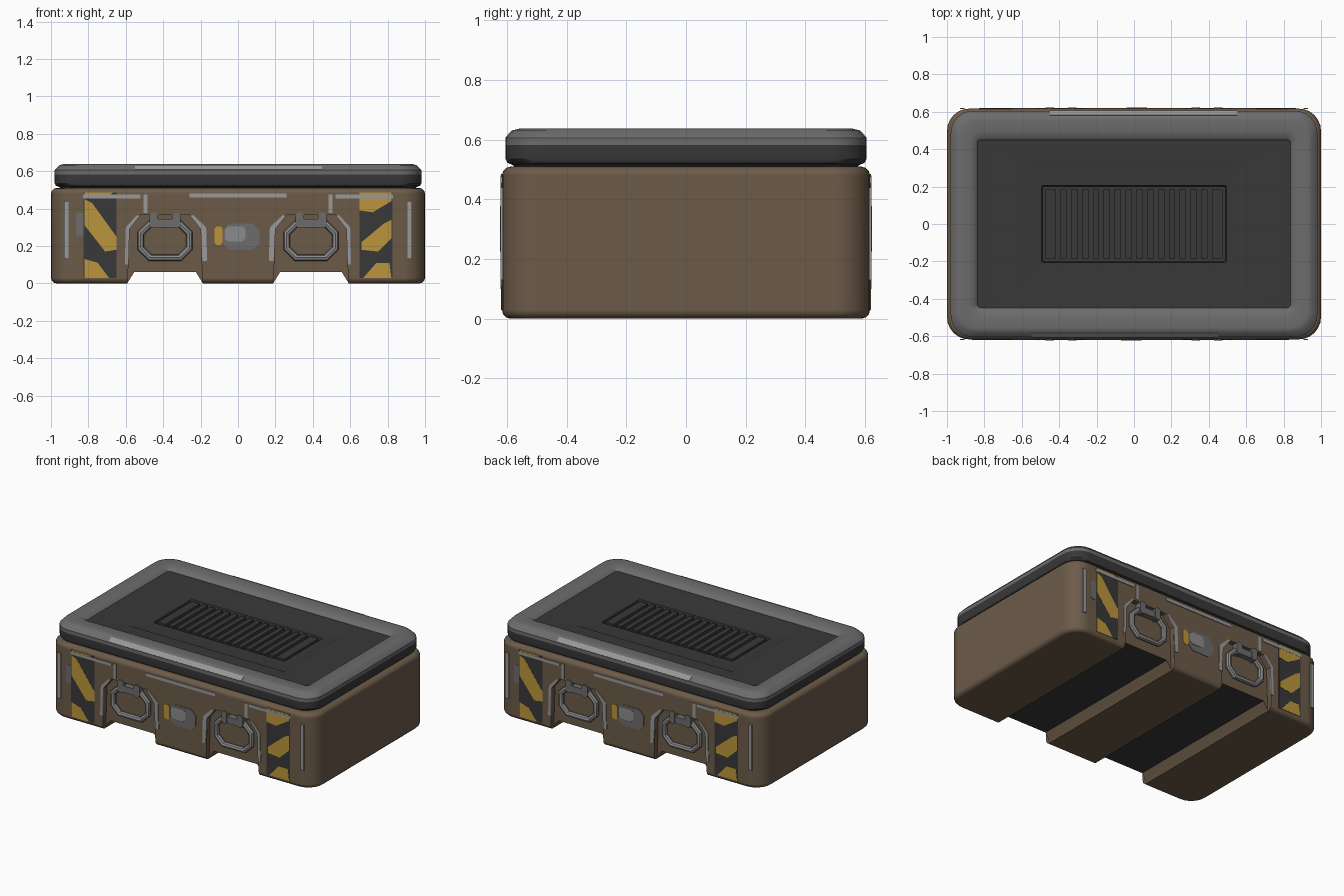
import bpy, bmesh, math
from mathutils import Matrix, Vector

if "Cube" in bpy.data.objects:
    bpy.data.objects.remove(bpy.data.objects["Cube"])


def mat(name, r, g, b):
    m = bpy.data.materials.new(name)
    m.diffuse_color = (r, g, b, 1)
    m.use_nodes = True
    m.node_tree.nodes["Principled BSDF"].inputs["Base Color"].default_value = m.diffuse_color
    return m


BROWN = mat("brown_shell", 0.150, 0.104, 0.066)
GREY = mat("rim_grey", 0.150, 0.150, 0.150)
DARK = mat("charcoal", 0.040, 0.040, 0.040)
YELLOW = mat("hazard_yellow", 0.50, 0.30, 0.045)
PALE = mat("worn_pale_grey", 0.32, 0.32, 0.32)
STEEL = mat("handle_steel", 0.26, 0.26, 0.265)


def finish(name, bm, mats, smooth=True):
    bmesh.ops.recalc_face_normals(bm, faces=bm.faces)
    me = bpy.data.meshes.new(name)
    bm.to_mesh(me)
    bm.free()
    for m in mats:
        me.materials.append(m)
    ob = bpy.data.objects.new(name, me)
    bpy.context.collection.objects.link(ob)
    if smooth:
        soften(ob)
    return ob


def activate(ob):
    bpy.ops.object.select_all(action='DESELECT')
    ob.select_set(True)
    bpy.context.view_layer.objects.active = ob


def soften(ob):
    activate(ob)
    bpy.ops.object.shade_smooth_by_angle(angle=math.radians(35))
    w = ob.modifiers.new("weighted", 'WEIGHTED_NORMAL')
    w.keep_sharp = True


def rounded_rect(hx, hy, r, z, n=6):
    pts = []
    for k, (sx, sy) in enumerate([(1, 1), (-1, 1), (-1, -1), (1, -1)]):
        for i in range(n + 1):
            a = math.pi / 2 * (k + i / n)
            pts.append((sx * (hx - r) + r * math.cos(a), sy * (hy - r) + r * math.sin(a), z))
    return pts


def loft(rings):
    """rings: (hx, hy, radius, z, material index of the band that follows)"""
    bm = bmesh.new()
    loops = [[bm.verts.new(p) for p in rounded_rect(*r[:4])] for r in rings]
    bm.faces.new(loops[0][::-1])
    for a, b, r in zip(loops, loops[1:], rings):
        for i in range(len(a)):
            j = (i + 1) % len(a)
            bm.faces.new((a[i], a[j], b[j], b[i])).material_index = r[4]
    bm.faces.new(loops[-1]).material_index = rings[-1][4]
    return bm


def prism(bm, pts, y0, y1):
    """Polygon in x/z extruded along y."""
    a = [bm.verts.new((x, y0, z)) for x, z in pts]
    b = [bm.verts.new((x, y1, z)) for x, z in pts]
    bm.faces.new(a)
    bm.faces.new(b[::-1])
    for i in range(len(a)):
        j = (i + 1) % len(a)
        bm.faces.new((a[i], b[i], b[j], a[j]))


def plates(name, polys, m, out, mirror=True, inner=0.614):
    """Thin plates on the front, repeated on the back turned by 180 degrees."""
    bm = bmesh.new()
    for p in polys:
        for s in ((1, -1) if mirror else (1,)):
            prism(bm, [(s * x, z) for x, z in p], -out, -inner)
            prism(bm, [(-s * x, z) for x, z in p], out, inner)
    return finish(name, bm, [m], False)


def rect(x0, x1, z0, z1, c=0.0):
    if not c:
        return [(x0, z0), (x1, z0), (x1, z1), (x0, z1)]
    return [(x0 + c, z0), (x1 - c, z0), (x1, z0 + c), (x1, z1 - c),
            (x1 - c, z1), (x0 + c, z1), (x0, z1 - c), (x0, z0 + c)]


# Body shell with rounded edges
R, HX, HY = 0.12, 1.0, 0.617
rings = []
for z0, s, angs in ((0.03, -1, (90, 60, 30, 0)), (0.48, 1, (0, 30, 60, 90))):
    for a in angs:
        d = 0.03 * (1 - math.cos(math.radians(a)))
        rings.append((HX - d, HY - d, R - d, z0 + s * 0.03 * math.sin(math.radians(a)), 0))
body = finish("body_shell", loft(rings), [BROWN, DARK], False)

# Cutters: two bottom channels, four handle niches
channel, niche = bmesh.new(), bmesh.new()
for s in (1, -1):
    c = 0.39 * s
    prism(channel, [(c - 0.215, -0.02), (c + 0.215, -0.02), (c + 0.165, 0.06), (c - 0.165, 0.06)], -0.8, 0.8)
    for f in (1, -1):
        prism(niche, [(c - 0.2, -0.02), (c + 0.2, -0.02), (c + 0.19, 0.29), (c + 0.13, 0.365),
                      (c - 0.13, 0.365), (c - 0.19, 0.29)], f * 0.583, f * 0.8)
for nm, bm in (("channel_cutter", channel), ("niche_cutter", niche)):
    cut = finish(nm, bm, [BROWN], False)
    cut.hide_render = True
    activate(body)
    md = body.modifiers.new(nm, 'BOOLEAN')
    md.operation, md.solver, md.object = 'DIFFERENCE', 'EXACT', cut
    bpy.ops.object.modifier_apply(modifier=nm)
    bpy.data.objects.remove(cut)
for p in body.data.polygons:  # dark channel ceilings and slopes
    x, y, z = p.center
    inside = abs(abs(x) - 0.39) < 0.21 and 0.015 < z < 0.08 and p.normal.z < -0.3
    p.material_index = 1 if inside else 0
soften(body)

# Lid: rounded rim, recessed panel, stepped vent well
finish("lid", loft([
    (0.945, 0.57, 0.10, 0.50, 1), (0.955, 0.58, 0.11, 0.515, 1), (0.973, 0.598, 0.12, 0.522, 1),
    (0.98, 0.605, 0.12, 0.535, 1), (0.98, 0.605, 0.12, 0.582, 0), (0.98, 0.605, 0.12, 0.605, 0),
    (0.955, 0.58, 0.11, 0.632, 0), (0.93, 0.555, 0.10, 0.638, 0), (0.88, 0.495, 0.06, 0.637, 0),
    (0.85, 0.46, 0.03, 0.626, 0), (0.838, 0.448, 0.02, 0.612, 1), (0.595, 0.348, 0.02, 0.612, 1),
    (0.575, 0.332, 0.02, 0.602, 1), (0.495, 0.207, 0.01, 0.602, 1), (0.488, 0.2, 0.01, 0.575, 1),
]), [GREY, DARK])


def box(bm, cx, cy, cz, sx, sy, sz, rot=0):
    M = Matrix.Translation((cx, cy, cz)) @ Matrix.Rotation(rot, 4, 'X') @ Matrix.Diagonal((sx, sy, sz, 1))
    bmesh.ops.create_cube(bm, size=1, matrix=M)


# Vent slats and end blocks
bm = bmesh.new()
for i in range(14):
    box(bm, (i - 6.5) * 0.058, 0, 0.587, 0.034, 0.37, 0.03)
for s in (1, -1):
    box(bm, s * 0.447, 0, 0.587, 0.06, 0.37, 0.03)
finish("vent_slats", bm, [DARK], False)

# Worn strips on the lid's front and back bevel
bm = bmesh.new()
for s in (1, -1):
    box(bm, 0.05 * s, s * 0.5925, 0.6185, 1.0, 0.034, 0.005, -s * math.radians(47))
finish("lid_edge_wear", bm, [PALE], False)

# Hazard stripe panels
plates("stripe_panels", [rect(-0.825, -0.65, 0.03, 0.485)], DARK, 0.619)
plates("yellow_stripes", [
    [(-0.82, 0.485), (-0.67, 0.485), (-0.70, 0.462), (-0.82, 0.455)],
    [(-0.82, 0.45), (-0.78, 0.43), (-0.65, 0.25), (-0.65, 0.18), (-0.71, 0.17), (-0.82, 0.31)],
    [(-0.82, 0.13), (-0.75, 0.11), (-0.69, 0.03), (-0.82, 0.03)],
    [(0.65, 0.485), (0.82, 0.485), (0.82, 0.44), (0.72, 0.38), (0.65, 0.39)],
    [(0.66, 0.18), (0.75, 0.17), (0.82, 0.24), (0.82, 0.34), (0.78, 0.32), (0.66, 0.22)],
    [(0.67, 0.03), (0.82, 0.03), (0.81, 0.11), (0.74, 0.11)],
], YELLOW, 0.6205, mirror=False)

# Worn pale edge marks
plates("edge_wear", [
    rect(-0.93, -0.905, 0.13, 0.44),
    rect(-0.83, -0.52, 0.455, 0.475),
    rect(-0.505, -0.485, 0.375, 0.475),
    [(-0.605, 0.10), (-0.585, 0.10), (-0.58, 0.29), (-0.525, 0.36), (-0.54, 0.365), (-0.60, 0.30)],
    [(-0.165, 0.12), (-0.19, 0.12), (-0.20, 0.29), (-0.255, 0.36), (-0.24, 0.365), (-0.17, 0.30)],
], PALE, 0.6215)
plates("centre_wear", [rect(-0.26, 0.26, 0.458, 0.48)], PALE, 0.6215, mirror=False)
plates("side_scuff", [rect(-0.865, -0.825, 0.25, 0.38, 0.01)], GREY, 0.6195, mirror=False)

# Centre latch with yellow tab
plates("latch_plate", [rect(-0.08, 0.115, 0.18, 0.32, 0.035)], GREY, 0.6205, mirror=False)
plates("latch_button", [rect(-0.07, 0.04, 0.225, 0.305, 0.015)], STEEL, 0.623, mirror=False)
plates("latch_tab", [rect(-0.125, -0.082, 0.205, 0.305, 0.012)], YELLOW, 0.6195, mirror=False)


# Handles: octagonal tube rings with hinge blocks
def handle(name, x, f):
    cu = bpy.data.curves.new(name, 'CURVE')
    cu.dimensions, cu.bevel_depth, cu.bevel_resolution = '3D', 0.019, 2
    pts = rect(x - 0.13, x + 0.13, 0.138, 0.318, 0.05)
    sp = cu.splines.new('POLY')
    sp.points.add(len(pts) - 1)
    for p, (px, pz) in zip(sp.points, pts):
        p.co = (px, f * 0.6, pz, 1)
    sp.use_cyclic_u = True
    cu.materials.append(STEEL)
    ob = bpy.data.objects.new(name, cu)
    bpy.context.collection.objects.link(ob)
    activate(ob)
    bpy.ops.object.convert(target='MESH')
    soften(bpy.context.object)
    bm = bmesh.new()
    prism(bm, rect(x - 0.075, x + 0.075, 0.30, 0.345, 0.012), f * 0.58, f * 0.621)
    for s in (1, -1):
        prism(bm, rect(x + s * 0.06 - 0.022, x + s * 0.06 + 0.022, 0.295, 0.378, 0.012), f * 0.58, f * 0.624)
    finish(name + "_hinge", bm, [GREY], False)


for f, side in ((-1, "front"), (1, "back")):
    for s, lr in ((-1, "left"), (1, "right")):
        handle(f"{side}_{lr}_handle", s * 0.39, f)
